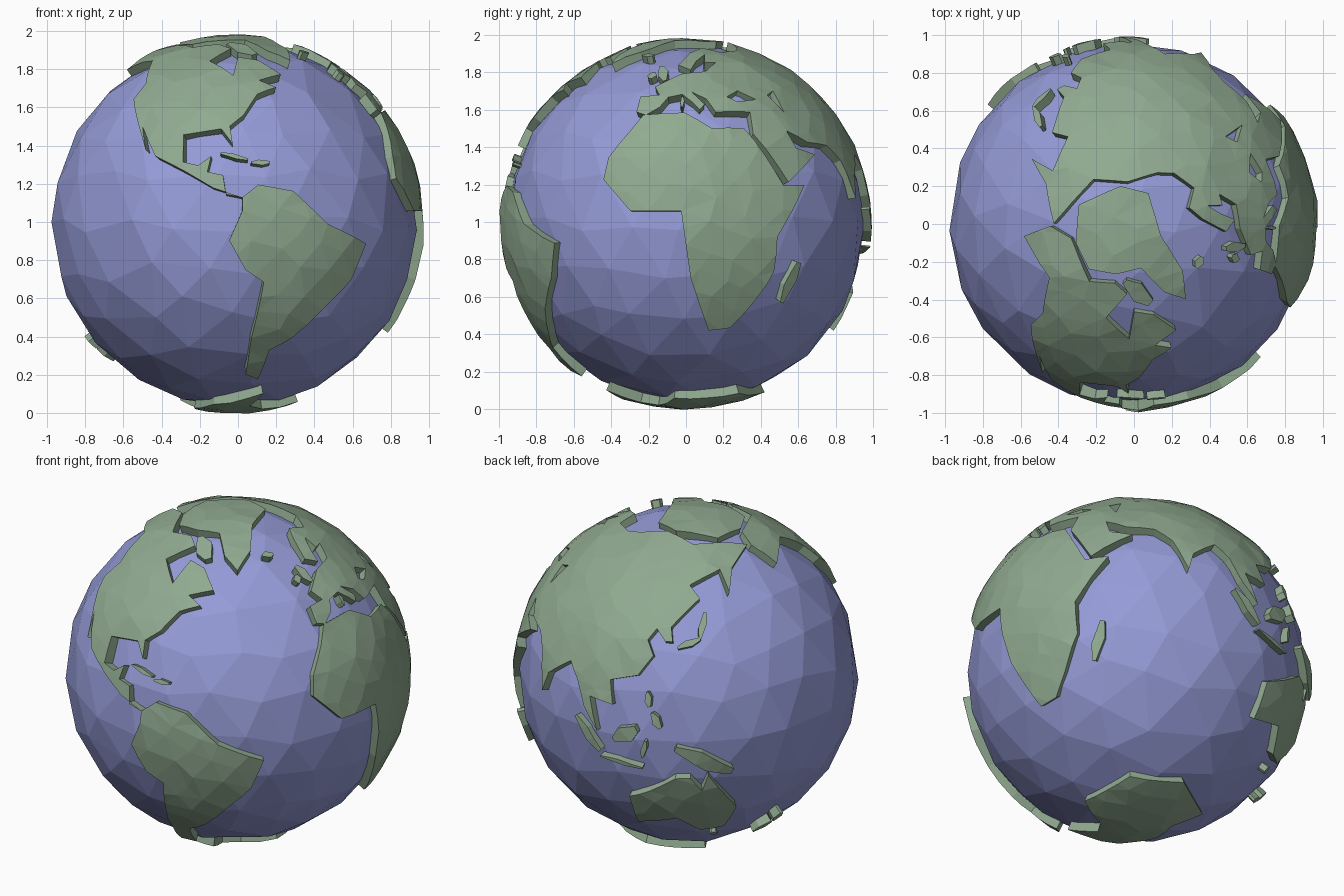
import bpy, bmesh, math, random
from mathutils import Vector, noise
from mathutils.geometry import delaunay_2d_cdt

if "Cube" in bpy.data.objects:
    bpy.data.objects.remove(bpy.data.objects["Cube"])

random.seed(4)
CENTRE = Vector((-0.02, 0, 0.99))
OCEAN_R, LAND_R, INNER_R = 0.958, 0.993, 0.92


def material(name, rgb):
    m = bpy.data.materials.new(name)
    m.diffuse_color = (*rgb, 1)
    m.use_nodes = True
    m.node_tree.nodes["Principled BSDF"].inputs["Base Color"].default_value = m.diffuse_color
    return m


ocean_mat = material("ocean_blue", (0.30, 0.33, 0.68))
land_mat = material("land_green", (0.28, 0.40, 0.28))


def direction(lon, lat):
    a, b = math.radians(lon - 10.5), math.radians(lat)
    return Vector((math.cos(b) * math.cos(a), math.cos(b) * math.sin(a), math.sin(b)))


def wobble(amount):
    return Vector([random.uniform(-amount, amount) for _ in "xyz"])


def finish(bm, name, mat):
    mesh = bpy.data.meshes.new(name)
    bm.to_mesh(mesh)
    bm.free()
    mesh.materials.append(mat)
    ob = bpy.data.objects.new(name, mesh)
    ob.location = CENTRE
    bpy.context.collection.objects.link(ob)


def coast(flat):
    return [direction(lon, lat) for lon, lat in zip(flat[::2], flat[1::2])]


def ring(pts, step=0.11):
    # split long coast edges along great circles
    out = []
    for a, b in zip(pts, pts[1:] + pts[:1]):
        n = max(1, math.ceil(a.angle(b) / step))
        out += [a.lerp(b, i / n).normalized() for i in range(n)]
    return out


def inside(q, rings):
    hit = False
    for r in rings:
        for a, b in zip(r, r[1:] + r[:1]):
            if (a.y > q.y) != (b.y > q.y) and q.x < (b.x - a.x) * (q.y - a.y) / (b.y - a.y) + a.x:
                hit = not hit
    return hit


# evenly scattered points that give land tops their facets
COUNT = 700
GRID = []
for i in range(COUNT):
    z, a = 1 - (2 * i + 1) / COUNT, i * 2.4
    s = math.sqrt(1 - z * z)
    GRID.append((Vector((s * math.cos(a), s * math.sin(a), z)) + wobble(0.03)).normalized())


def land(name, outline, holes=()):
    rings3 = [ring(outline)] + [ring(coast(h)) for h in holes]
    c = sum(rings3[0], Vector()).normalized()
    u = c.orthogonal().normalized()
    v = c.cross(u)

    def flatten(p):
        return Vector((p.dot(u), p.dot(v))) * math.sqrt(2 / (1 + p.dot(c)))

    def lift(q):
        s = q.length_squared
        return (c * (1 - s / 2) + (u * q.x + v * q.y) * math.sqrt(max(0, 1 - s / 4))).normalized()

    rings = [[flatten(p) for p in r] for r in rings3]
    pts, edges = [], []
    for r in rings:
        k = len(pts)
        edges += [(k + i, k + (i + 1) % len(r)) for i in range(len(r))]
        pts += r
    rim = list(pts)
    for p in GRID:
        if p.dot(c) > -0.3:
            q = flatten(p)
            if inside(q, rings) and min((q - e).length for e in rim) > 0.04:
                pts.append(q)
    verts, _, faces, *_ = delaunay_2d_cdt(pts, edges, [], 0, 1e-5)
    bm = bmesh.new()
    bv = []
    for q in verts:
        p = lift(q)
        bv.append(bm.verts.new(p * (LAND_R + 0.012 * noise.noise(p * 6))))
    for f in faces:
        if inside(sum((verts[i] for i in f), Vector((0, 0))) / len(f), rings):
            bm.faces.new([bv[i] for i in f])
    bmesh.ops.delete(bm, geom=[w for w in bm.verts if not w.link_faces], context='VERTS')
    # thicken the top down into the ocean
    ext = bmesh.ops.extrude_face_region(bm, geom=bm.faces[:], use_keep_orig=True)
    for g in ext["geom"]:
        if isinstance(g, bmesh.types.BMVert):
            g.co = g.co.normalized() * INNER_R
    bmesh.ops.recalc_face_normals(bm, faces=bm.faces)
    finish(bm, name, land_mat)


def island(name, lon1, lat1, lon2, lat2, width):
    # uneven hexagon stretched between two points
    a, b = direction(lon1, lat1), direction(lon2, lat2)
    side = a.cross(b).normalized() * math.radians(width) / 2
    out = []
    for t, w in ((0, .3), (.4, 1), (1, .4), (1, -.4), (.6, -1), (0, -.3)):
        out.append((a.lerp(b, t) + side * w).normalized())
    land(name, out)


# ocean ball with uneven facets
bm = bmesh.new()
bmesh.ops.create_icosphere(bm, subdivisions=3, radius=1)
for w in bm.verts:
    w.co = (w.co + wobble(0.05)).normalized() * OCEAN_R
finish(bm, "ocean", ocean_mat)

# continents, main corners as longitude, latitude
land("north_west_continent", coast([
    -168, 65, -156, 71, -115, 68, -94, 71, -82, 68, -94, 59, -80, 52, -77, 62, -65, 60, -56, 52,
    -68, 49, -61, 46, -70, 43, -76, 35, -81, 31, -80, 25, -84, 30, -97, 28, -96, 19, -91, 18, -87, 21,
    -88, 16, -83, 15, -82, 9, -77, 8, -86, 11, -95, 16, -106, 21, -114, 31, -110, 23, -124, 41,
    -124, 48, -136, 59, -163, 55]))
land("south_west_continent", coast([
    -77, 8, -72, 12, -61, 10, -50, 0, -35, -6, -39, -17, -48, -27, -57, -37, -65, -42, -67, -55,
    -74, -52, -73, -37, -70, -18, -76, -14, -81, -5, -77, 4]))
land("warm_continent", coast([
    -6, 36, 10, 37, 20, 31, 32, 31, 43, 12, 51, 12, 40, -4, 40, -15, 33, -27, 27, -34, 19, -35,
    12, -17, 9, 4, -7, 4, -17, 14, -16, 21, -10, 30]))
land("east_continent", coast([
    -9, 37, -9, 43, -1, 44, -4, 48, 8, 54, 21, 55, 29, 60, 22, 60, 24, 65, 17, 61, 13, 56, 6, 59,
    14, 67, 26, 71, 40, 67, 60, 69, 73, 72, 104, 77, 140, 72, 180, 69, 190, 66, 165, 60, 157, 51,
    156, 60, 136, 55, 141, 50, 128, 40, 129, 35, 126, 35, 122, 39, 119, 35, 122, 30, 117, 23, 107, 20,
    109, 12, 100, 13, 104, 2, 98, 9, 94, 17, 89, 22, 80, 15, 78, 8, 73, 20, 67, 25, 57, 26, 49, 30,
    51, 24, 59, 22, 45, 13, 35, 29, 36, 37, 27, 37, 22, 37, 19, 42, 13, 45, 18, 40, 16, 38, 9, 44,
    3, 43, 0, 39, -5, 36]), [[28, 43, 34, 46, 41, 42, 32, 41], [48, 44, 53, 46, 52, 37]])
land("south_east_continent", coast([
    114, -22, 122, -18, 131, -12, 136, -12, 140, -17, 142, -11, 153, -26, 150, -37, 140, -38,
    131, -31, 115, -35]))
land("polar_cap", coast([
    -150, 72, 170, 73, 115, 78, 70, 79, -10, 80, -31, 68, -43, 60, -53, 66, -66, 76, -95, 74, -122, 71]))
land("southern_cap", coast([
    -60, -63, -61, -75, -35, -78, 0, -70, 55, -66, 100, -65, 150, -68, 165, -78, -150, -77, -100, -72]))

# islands: two ends and a width in degrees
island("bay_island", -85, 72, -65, 64, 6)
island("ice_island", -23, 65, -14, 65, 3)
island("rain_island", 0, 51, -4, 58, 3.5)
island("green_island", -8, 52, -7, 55, 3)
island("arc_island", -84, 22, -75, 20, 1.5)
island("arc_island_east", -74, 19, -68, 19, 1.8)
island("inner_sea_island", 9, 39, 9, 43, 1.3)
island("long_warm_island", 45, -25, 49, -12, 4)
island("curved_island_south", 131, 33, 140, 36, 2.5)
island("curved_island_north", 140, 36, 143, 45, 2.5)
island("archipelago_north", 121, 18, 122, 13, 2.5)
island("archipelago_south", 123, 11, 126, 6, 3)
island("strait_island", 95, 5, 105, -5, 3.5)
island("narrow_island", 105, -7, 120, -9, 1.6)
island("broad_island", 110, 0, 118, 5, 6)
island("thin_island", 120, -5, 121, 1, 2)
island("bird_island", 131, -1, 150, -10, 6)
island("far_island_south", 167, -46, 174, -41, 3)
island("far_island_north", 175, -41, 176, -36, 3)
island("cape_island", 145, -41, 148, -43, 2.5)
